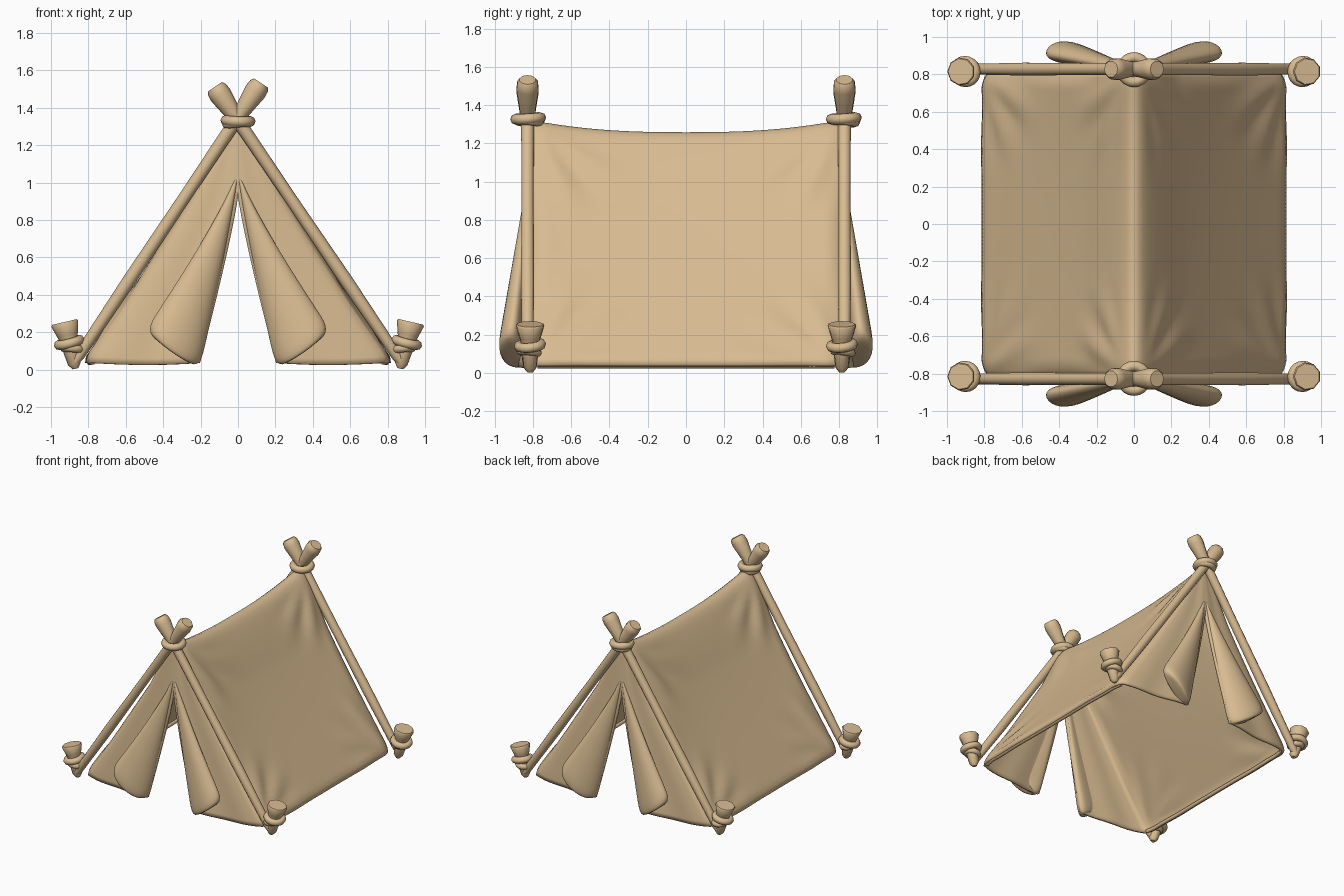
import bpy, bmesh, math
from mathutils import Vector

cube = bpy.data.objects.get("Cube")
if cube:
    bpy.data.objects.remove(cube, do_unlink=True)

TAN = (0.69, 0.50, 0.285, 1.0)
tan = bpy.data.materials.new("tan")
tan.use_nodes = True
tan.diffuse_color = TAN
tan.node_tree.nodes["Principled BSDF"].inputs["Base Color"].default_value = TAN
tan.node_tree.nodes["Principled BSDF"].inputs["Roughness"].default_value = 0.9


def finish(name, bm, angle=40, thickness=0, subdivide=0):
    """Turn a bmesh into a shaded object with optional cloth thickness."""
    bmesh.ops.remove_doubles(bm, verts=bm.verts, dist=0.0005)
    bmesh.ops.recalc_face_normals(bm, faces=bm.faces)
    mesh = bpy.data.meshes.new(name)
    bm.to_mesh(mesh)
    bm.free()
    obj = bpy.data.objects.new(name, mesh)
    bpy.context.collection.objects.link(obj)
    mesh.materials.append(tan)
    if thickness:
        mod = obj.modifiers.new("thickness", 'SOLIDIFY')
        mod.thickness, mod.offset = thickness, 0
    if subdivide:
        mod = obj.modifiers.new("smooth", 'SUBSURF')
        mod.levels = mod.render_levels = subdivide
    bpy.ops.object.select_all(action='DESELECT')
    obj.select_set(True)
    bpy.context.view_layer.objects.active = obj
    bpy.ops.object.shade_smooth_by_angle(angle=math.radians(angle))


def loft(bm, rows, closed=False, caps=False):
    """Skin rows of points with quads."""
    verts = [[bm.verts.new(p) for p in row] for row in rows]
    n = len(rows[0])
    for a, b in zip(verts, verts[1:]):
        for i in range(n if closed else n - 1):
            j = (i + 1) % n
            bm.faces.new((a[i], a[j], b[j], b[i]))
    if caps:
        bm.faces.new(verts[0])
        bm.faces.new(verts[-1])


def tube(name, start, end, steps, sides, angle=40):
    """Round bar from start to end, with (fraction, radius) steps."""
    axis = (end - start).normalized()
    across = axis.cross(Vector((0, 1, 0))).normalized()
    other = axis.cross(across)
    turns = [math.tau * i / sides for i in range(sides)]
    bm = bmesh.new()
    loft(bm, [[start.lerp(end, f) + r * (across * math.cos(t) + other * math.sin(t))
               for t in turns] for f, r in steps], closed=True, caps=True)
    finish(name, bm, angle)


def rope_ring(name, centre, major, minor, tilt_x, tilt_y):
    bpy.ops.mesh.primitive_torus_add(location=centre, rotation=(tilt_x, tilt_y, 0),
                                     major_radius=major, minor_radius=minor,
                                     major_segments=20, minor_segments=8)
    obj = bpy.context.object
    obj.name = name
    obj.data.materials.append(tan)
    bpy.ops.object.shade_smooth_by_angle(angle=math.radians(50))


# Canopy shape: sagging ridge, rounded corners, creases fanning from the corners
HALF, DEPTH, BOTTOM, STEPS = 0.825, 0.80, 0.035, 40


def creases(a, y):
    total = 0
    for end in (-1, 1):
        for corner, size in ((0.05, 0.012), (0.98, 0.009)):
            dy, da = abs(y - end * DEPTH), 1.5 * abs(a - corner)
            d, fan = math.hypot(dy, da), math.atan2(dy, da + 0.01)
            total += size * math.sin(fan * 11) * math.exp(-((d - 0.33) / 0.17) ** 2)
    return total


def canopy_point(s, y):
    a, sign, k = abs(s), (1 if s >= 0 else -1), abs(y) / DEPTH
    top = 1.248 + 0.062 * k ** 2.5
    soft = 0.06
    drop = (math.hypot(a, soft) - soft) / (math.hypot(1, soft) - soft)
    inset = 0.03 * max(0, (k - 0.9) / 0.1) ** 2
    inset += 0.032 * math.sin(math.pi * a) + creases(a, y) * min(1, a * 6)
    hem = 0.02 * max(0, (a - 0.95) / 0.05) ** 2
    x = HALF * a - min(a * 3, 1) * inset * 0.84 - hem
    z = BOTTOM + (top - BOTTOM) * (1 - drop) - inset * 0.5 * (1 - a)
    return Vector((sign * x, y, z))


def opening(z):
    return 0.205 * max(0, (0.93 - z) / 0.9) ** 1.15


def end_wall_rows(sx, sy):
    """Half of an end wall, from canopy edge to doorway."""
    rows = []
    for i in range(1, STEPS + 1):
        v = i / STEPS
        edge = canopy_point(sx * v, sy * DEPTH)
        row = []
        for j in range(13):
            w = j / 12
            x = edge.x + (sx * opening(edge.z) - edge.x) * w
            bulge = 0.06 * v * math.sin(w * math.pi / 2) + 0.008 * v * math.sin(w * 9)
            row.append((x, edge.y + sy * bulge, edge.z - 0.01 * v * math.sin(math.pi * w)))
        rows.append(row)
    return rows


# Tent cloth: canopy and end walls welded into one skin
bm = bmesh.new()
loft(bm, [[canopy_point(i / STEPS, DEPTH * j / STEPS) for i in range(-STEPS, STEPS + 1)]
          for j in range(-STEPS, STEPS + 1)])
for sy in (-1, 1):
    for sx in (-1, 1):
        loft(bm, end_wall_rows(sx, sy))
finish("tent_cloth", bm, 75, thickness=0.02)

# Hem roll inside both long bottom edges
for side, label in ((1, "left"), (-1, "right")):
    bm = bmesh.new()
    rows = []
    for j in range(-10, 11):
        p = canopy_point(side, 0.97 * DEPTH * j / 10) - Vector((side * 0.014, 0, -0.004))
        rows.append([p + 0.015 * Vector((math.cos(t), 0, math.sin(t)))
                     for t in (math.tau * i / 8 for i in range(8))])
    loft(bm, rows, closed=True, caps=True)
    finish("hem_" + label, bm, 60)


def door_flap(name, sx, sy):
    """Puffy flap folded back beside the doorway."""
    rows = []
    for v, shrink in [(i / 12, 1) for i in range(12)] + [(0.96, 0.97), (0.99, 0.86), (1, 0.68)]:
        inner, outer = 0.2 * v ** 1.15, 0.015 + 0.485 * v ** 1.15
        row = []
        for i in range(16):
            t = math.tau * i / 16
            u = 0.5 - 0.5 * shrink * math.copysign(abs(math.cos(t)) ** 0.8, math.cos(t))
            x = inner + (outer - inner) * u
            y = 0.815 + 0.05 * v + 0.06 * v * math.sin(2.2 * u)
            y += (0.014 + 0.053 * v) * shrink * math.sin(t)
            z = 1.03 - v * (1.02 - 0.2 * u ** 1.4)
            row.append((sx * x, sy * y, z))
        rows.append(row)
    bm = bmesh.new()
    loft(bm, rows, closed=True, caps=True)
    finish(name, bm, 60, subdivide=1)


for sy, end in ((-1, "front"), (1, "back")):
    for sx, side in ((1, "left"), (-1, "right")):
        tag = end + "_" + side
        door_flap("door_flap_" + tag, sx, sy)

        # Crossed pole with a flared top
        foot = Vector((sx * 0.88, sy * 0.828, 0.03))
        head = Vector((sx * -0.118, sy * 0.828, 1.515 - 0.01 * sx))
        tube("pole_" + tag, foot, head,
             ((0, 0.02), (0.03, 0.03), (0.3, 0.036), (0.6, 0.033), (0.84, 0.035),
              (0.91, 0.044), (0.975, 0.06), (0.995, 0.056), (1.005, 0.044)), 10)

        # Tilted ground peg, wide head and pointed foot
        tip, crown = Vector((sx * 0.868, sy * 0.815, 0.005)), Vector((sx * 0.926, sy * 0.815, 0.255))
        tube("peg_" + tag, tip, crown,
             ((0, 0.016), (0.1, 0.035), (0.4, 0.045), (0.65, 0.052),
              (0.72, 0.058), (0.96, 0.076), (1, 0.07)), 9, 45)
        rope_ring("peg_rope_" + tag, (sx * 0.902, sy * 0.815, 0.145), 0.058, 0.026, 0.1, sx * 0.25)
        rope_ring("peg_rope_lower_" + tag, (sx * 0.885, sy * 0.82, 0.11),
                  0.045, 0.022, -0.1, sx * -0.1)

    # Lashing round the pole crossing
    rope_ring("lashing_" + end, (0, sy * 0.825, 1.33), 0.066, 0.028, 0.06, 0.04)
    rope_ring("lashing_lower_" + end, (0, sy * 0.825, 1.315), 0.06, 0.025, -0.08, -0.08)
